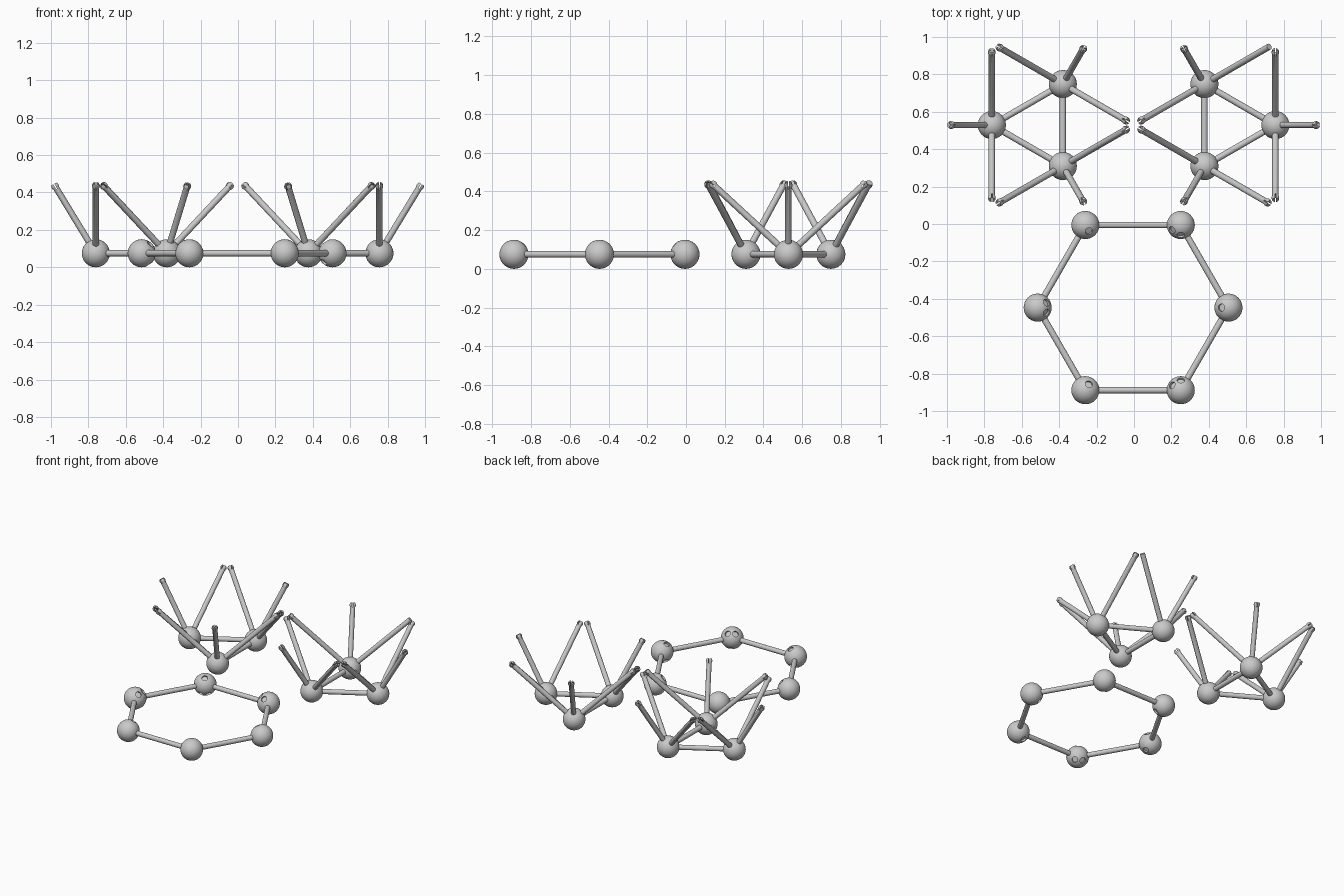
import bpy, bmesh, math
from mathutils import Vector, Matrix

cube = bpy.data.objects.get("Cube")
if cube:
    bpy.data.objects.remove(cube, do_unlink=True)

BALL_R, ROD_R, TIP_Z = 0.075, 0.017, 0.445
RISE = TIP_Z - BALL_R
SHORT, LONG = 0.225, 0.40

grey = bpy.data.materials.new("light grey")
grey.use_nodes = True
colour = (0.59, 0.59, 0.59, 1)
grey.diffuse_color = colour
grey.node_tree.nodes["Principled BSDF"].inputs["Base Color"].default_value = colour


def finish(name, bm, matrix=Matrix()):
    mesh = bpy.data.meshes.new(name)
    bmesh.ops.recalc_face_normals(bm, faces=bm.faces)
    bm.to_mesh(mesh)
    bm.free()
    mesh.materials.append(grey)
    obj = bpy.data.objects.new(name, mesh)
    bpy.context.collection.objects.link(obj)
    obj.matrix_world = matrix
    return obj


def smooth(obj):
    bpy.ops.object.select_all(action="DESELECT")
    obj.select_set(True)
    bpy.context.view_layer.objects.active = obj
    bpy.ops.object.shade_smooth_by_angle(angle=math.radians(35))


def cut(obj, cutter):
    cutter.hide_render = True
    cutter.hide_set(True)
    mod = obj.modifiers.new("cut", "BOOLEAN")
    mod.operation, mod.solver, mod.object = "DIFFERENCE", "EXACT", cutter


def aim(start, direction):
    turn = Vector(direction).to_track_quat("Z", "Y").to_matrix().to_4x4()
    return Matrix.Translation(start) @ turn


def ring_point(centre, radius, angle):
    return Vector((centre[0] + radius * math.cos(angle),
                   centre[1] + radius * math.sin(angle), BALL_R))


def slope(angle, reach, rise=RISE):
    return Vector((reach * math.cos(angle), reach * math.sin(angle), rise))


def ball(name, pos):
    bm = bmesh.new()
    bmesh.ops.create_uvsphere(bm, u_segments=32, v_segments=18, radius=BALL_R)
    obj = finish(name, bm, Matrix.Translation(pos))
    smooth(obj)
    return obj


def lathe(profile, segments=20):
    # Closed round solid along z from (radius, height) pairs
    bm = bmesh.new()
    rings = [[bm.verts.new((r * math.cos(math.tau * i / segments),
                            r * math.sin(math.tau * i / segments), z))
              for i in range(segments)] for r, z in profile]
    for low, high in zip(rings, rings[1:]):
        for i in range(segments):
            j = (i + 1) % segments
            bm.faces.new((low[i], low[j], high[j], high[i]))
    bm.faces.new(rings[0])
    bm.faces.new(rings[-1])
    return bm


def rod(name, a, b):
    d = (b - a).normalized()
    a, b = a + d * 0.06, b - d * 0.06
    smooth(finish(name, lathe([(ROD_R, 0), (ROD_R, (b - a).length)]), aim(a, d)))


def strut(name, pos, angle, reach, split=True):
    # Sloping rod ending in a barbed, cross-slotted snap tip
    d = slope(angle, reach)
    n = d.length
    profile = [(ROD_R, 0.06), (ROD_R, n)]
    if split:
        profile = [(ROD_R, 0.06), (ROD_R, n - 0.028), (0.021, n - 0.018),
                   (0.021, n - 0.012), (0.017, n)]
    obj = finish(name, lathe(profile), aim(pos, d))
    if split:
        for k in range(2):
            bm = bmesh.new()
            bmesh.ops.create_cube(bm, size=1, matrix=Matrix.Translation((0, 0, n))
                                  @ Matrix.Rotation(k * math.pi / 2, 4, "Z")
                                  @ Matrix.Diagonal((0.006, 0.08, 0.06, 1)))
            cut(obj, finish(name + "_slot_cutter", bm, aim(pos, d)))
    smooth(obj)


# Hexagonal base ring: one crown plugs in above, the other below, turned half a step
centre = (-0.005, -0.447)
corners = [ring_point(centre, 0.51, math.tau * i / 6) for i in range(6)]
for i, pos in enumerate(corners):
    rod("ring_rod", pos, corners[(i + 1) % 6])
    obj = ball("ring_ball", pos)
    inward = math.tau * i / 6 + math.pi
    single, double = (RISE, -RISE) if i % 2 == 0 else (-RISE, RISE)
    sockets = [slope(inward, SHORT, single)]
    sockets += [slope(inward + s * math.pi / 6, LONG, double) for s in (-1, 1)]
    for d in sockets:
        cut(obj, finish("socket_cutter", lathe([(0.02, 0.06), (0.02, 0.1)]), aim(pos, d)))

# Two mirrored triangular crowns with three struts per ball
for side, label in ((-1, "right"), (1, "left")):
    centre = (side * 0.505 - 0.002, 0.529)
    turns = [(0 if side > 0 else math.pi) + math.tau * i / 3 for i in range(3)]
    corners = [ring_point(centre, 0.253, t) for t in turns]
    for i, (pos, out) in enumerate(zip(corners, turns)):
        ball(label + "_crown_ball", pos)
        rod(label + "_crown_rod", pos, corners[(i + 1) % 3])
        strut(label + "_short_strut", pos, out, SHORT)
        for s in (-1, 1):
            plain = side > 0 and i == 1 and s < 0
            strut(label + "_long_strut", pos, out + s * math.pi / 2, LONG, not plain)
